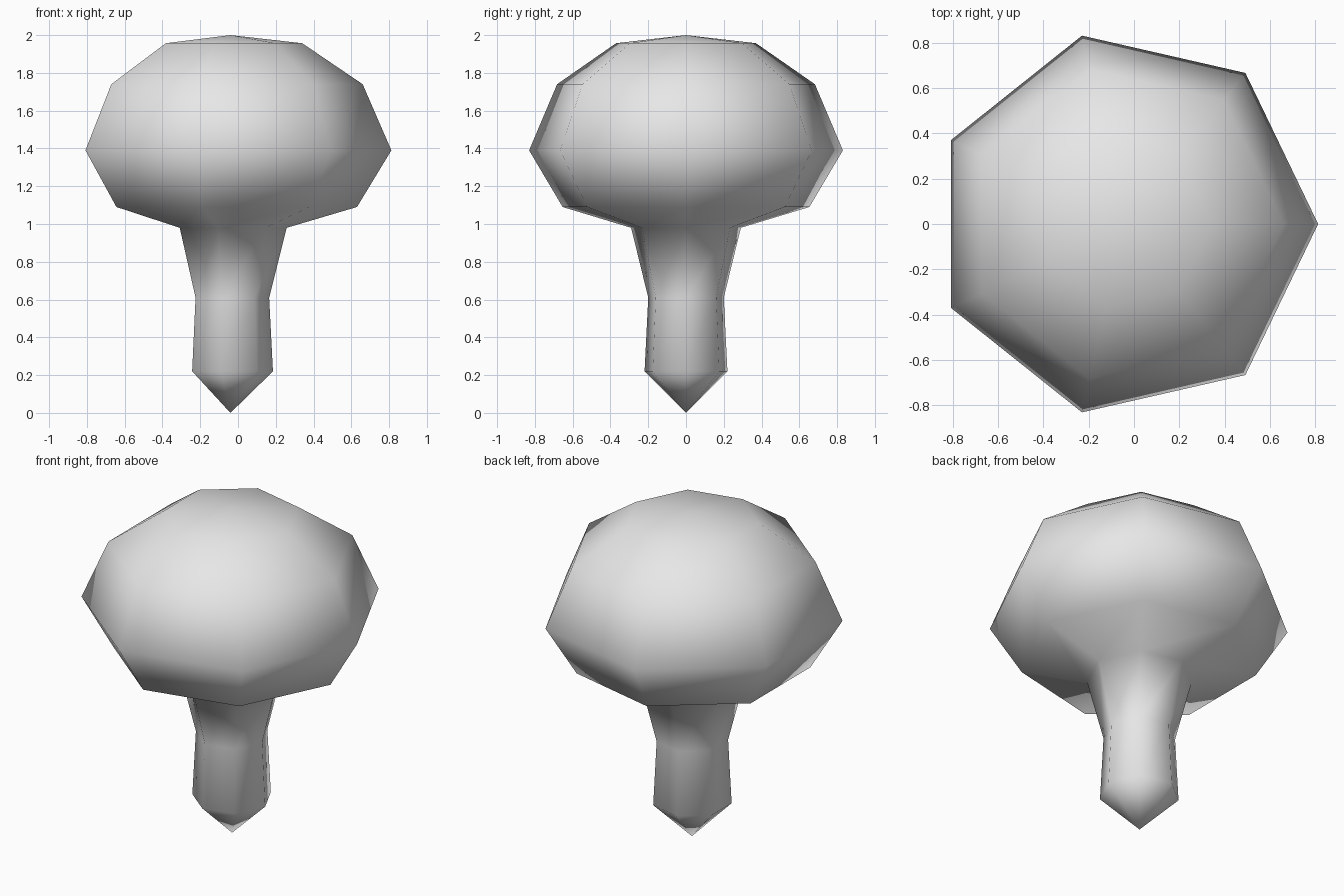
import bpy, bmesh, math

cube = bpy.data.objects.get("Cube")
if cube:
    bpy.data.objects.remove(cube, do_unlink=True)

SIDES = 7
AXIS_X = -0.04

grey = bpy.data.materials.new("light_grey")
grey.use_nodes = True
colour = (0.8, 0.8, 0.8, 1)
grey.diffuse_color = colour
grey.node_tree.nodes["Principled BSDF"].inputs["Base Color"].default_value = colour

# Profile of trunk and crown: radius, height
profile = [(0.225, 0.22), (0.205, 0.61), (0.298, 0.98), (0.67, 1.09),
           (0.852, 1.39), (0.70, 1.74), (0.38, 1.957)]

bm = bmesh.new()
rings = []
for radius, z in profile:
    angles = [math.tau * i / SIDES for i in range(SIDES)]
    rings.append([bm.verts.new((AXIS_X + radius * math.cos(a), radius * math.sin(a), z))
                  for a in angles])
root_tip = bm.verts.new((AXIS_X, 0, 0))
crown_tip = bm.verts.new((AXIS_X, 0, 2))

# Side bands and pointed ends
for i in range(SIDES):
    j = (i + 1) % SIDES
    for low, high in zip(rings, rings[1:]):
        bm.faces.new((low[i], low[j], high[j], high[i]))
    bm.faces.new((root_tip, rings[0][j], rings[0][i]))
    bm.faces.new((crown_tip, rings[-1][i], rings[-1][j]))

for face in bm.faces:
    face.smooth = True
mesh = bpy.data.meshes.new("tree")
bm.to_mesh(mesh)
bm.free()
mesh.materials.append(grey)
tree = bpy.data.objects.new("tree", mesh)
bpy.context.collection.objects.link(tree)
